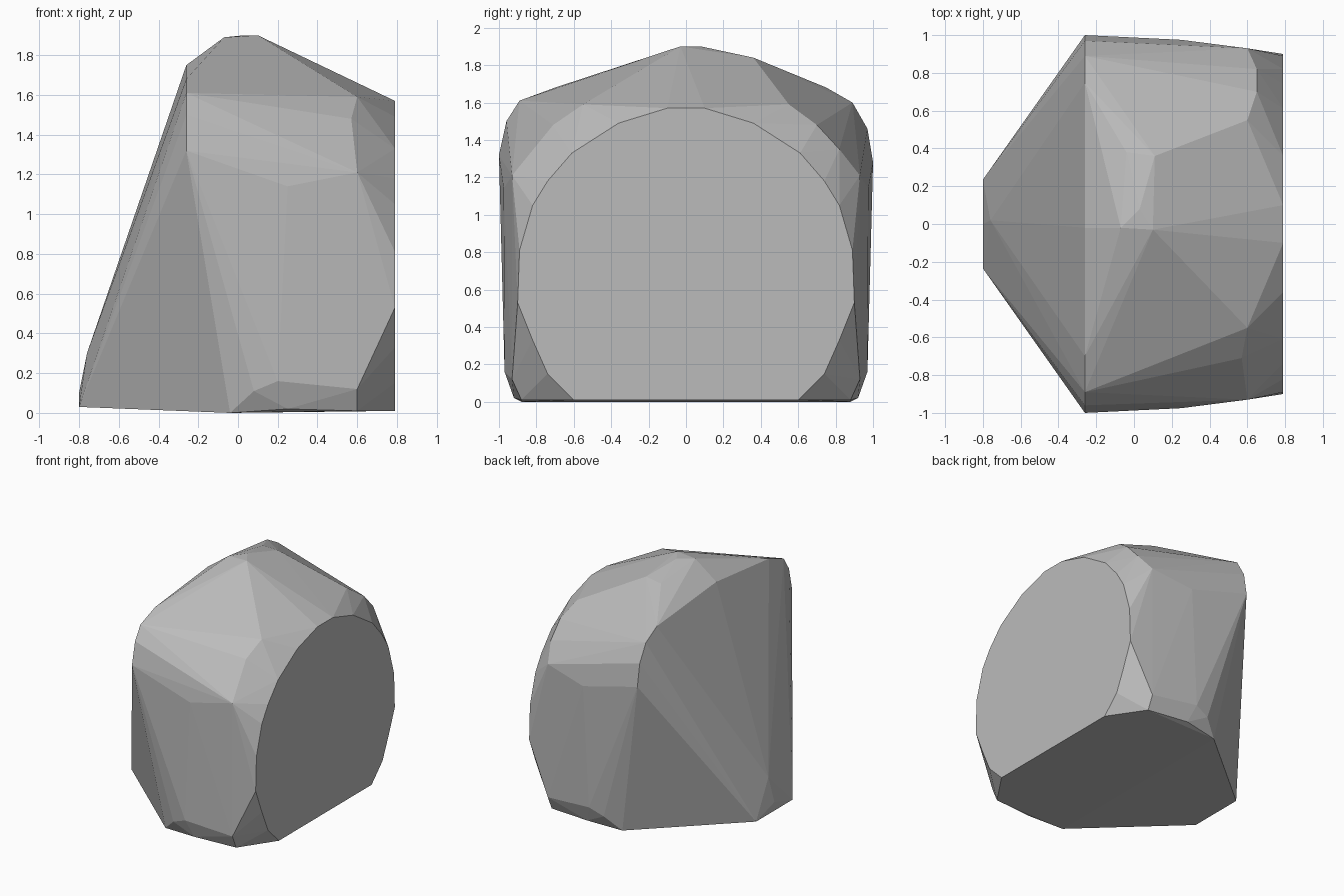
import bpy
import bmesh

cube = bpy.data.objects.get("Cube")
if cube:
    bpy.data.objects.remove(cube, do_unlink=True)


def make_material(name, colour):
    mat = bpy.data.materials.new(name)
    mat.use_nodes = True
    mat.diffuse_color = colour
    mat.node_tree.nodes["Principled BSDF"].inputs["Base Color"].default_value = colour
    return mat


def section(x, profile):
    """Place a (y, z) profile at one x position."""
    return [(x, y, z) for y, z in profile]


def mirrored(points):
    """Repeat points on both sides of the y = 0 plane."""
    return [(x, side * y, z) for x, y, z in points for side in (-1, 1)]


# Flat cut face, rounded at the top
flat_end = mirrored(section(0.79, [
    (0.6, 0.01), (0.74, 0.15), (0.82, 0.33), (0.9, 0.53), (0.89, 0.81),
    (0.82, 1.05), (0.74, 1.18), (0.61, 1.33), (0.36, 1.49), (0.1, 1.57)]))

# Shoulder just behind the flat face
shoulder = mirrored([
    (0.6, 0.93, 0.12), (0.6, 0.88, 0.01), (0.6, 0.93, 1.21), (0.6, 0.55, 1.59)])
shoulder += [(0.57, -0.71, 1.48), (0.65, 0.7, 1.48), (0.65, 0.82, 1.35)]

# Widest section, where the sloping end begins
wide_rim = section(-0.26, [
    (-1, 1.32), (-0.96, 1.5), (-0.89, 1.61), (-0.7, 1.68), (-0.02, 1.75),
    (0.75, 1.68), (0.89, 1.6), (0.97, 1.46), (1, 1.28)])

# Low peak on top
peak = [(-0.07, -0.02, 1.89), (0.1, -0.03, 1.9), (0.03, 0.08, 1.9),
        (0.11, 0.36, 1.84), (-0.04, 0.38, 1.83)]

# Side walls and the bevel around the base
sides = mirrored([
    (0.25, 0.975, 1.14), (0.2, 0.97, 0.16), (0.08, 0.95, 0.11),
    (0.25, 0.92, 0.02), (-0.04, 0.88, 0)])

# Narrow toe of the sloping end
toe = mirrored([(-0.8, 0.235, 0.03)])
toe += [(-0.8, 0, 0.1), (-0.76, 0.02, 0.3)]

# Wrap all the sections in one faceted solid
bm = bmesh.new()
for point in flat_end + shoulder + wide_rim + peak + sides + toe:
    bm.verts.new(point)
hull = bmesh.ops.convex_hull(bm, input=bm.verts[:])
unused = {g for g in hull["geom_interior"] + hull["geom_unused"]
          if isinstance(g, bmesh.types.BMVert)}
bmesh.ops.delete(bm, geom=list(unused), context='VERTS')
bmesh.ops.recalc_face_normals(bm, faces=bm.faces[:])

mesh = bpy.data.meshes.new("faceted_stone")
bm.to_mesh(mesh)
bm.free()
mesh.materials.append(make_material("stone_grey", (0.5, 0.5, 0.5, 1)))
stone = bpy.data.objects.new("faceted_stone", mesh)
bpy.context.collection.objects.link(stone)
